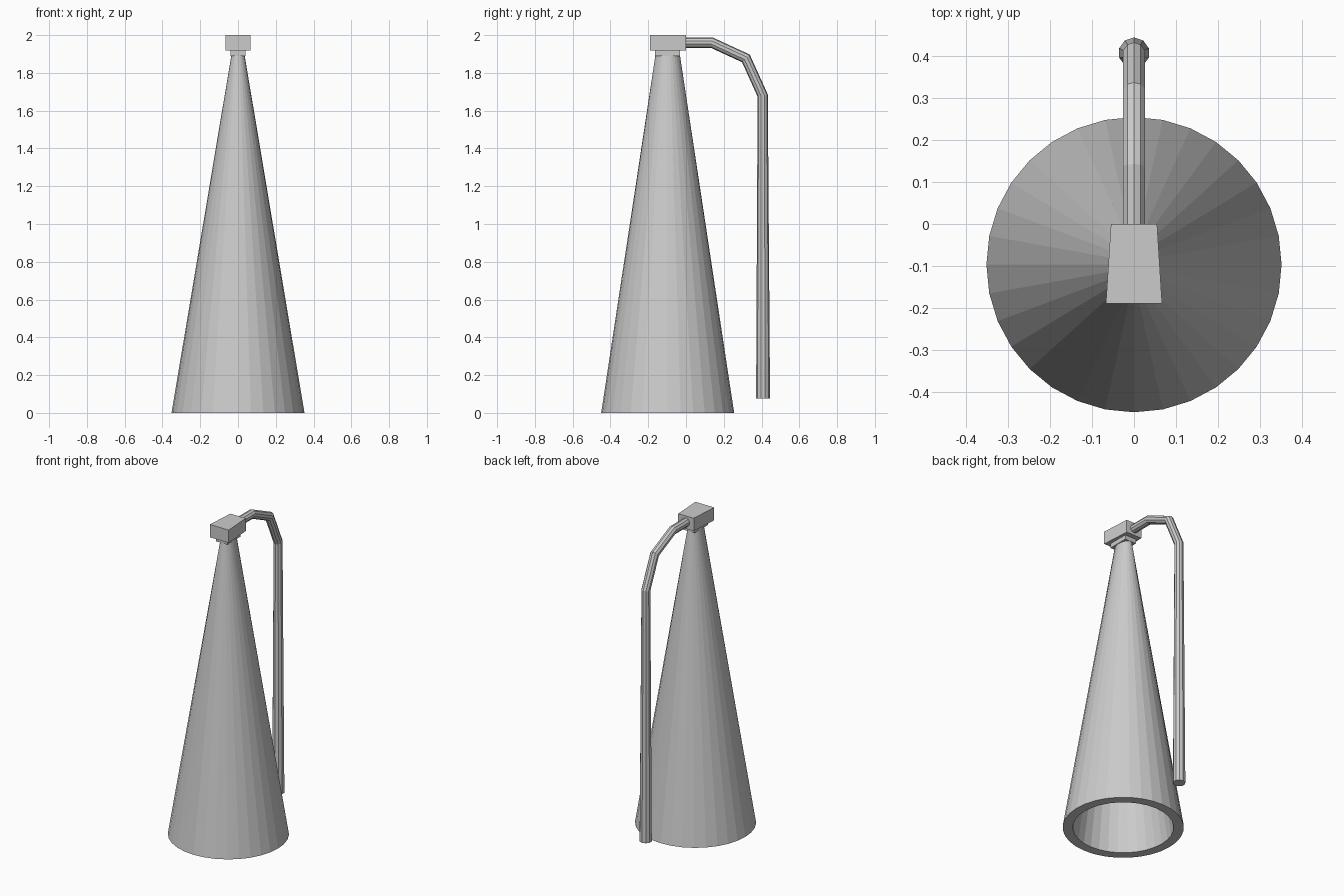
import bpy
import bmesh
from math import cos, sin, pi
from mathutils import Vector

cube = bpy.data.objects.get("Cube")
if cube:
    bpy.data.objects.remove(cube, do_unlink=True)

# One plain grey for the whole model
grey = bpy.data.materials.new("light_grey")
grey.use_nodes = True
COLOUR = (0.6, 0.6, 0.6, 1)
grey.diffuse_color = COLOUR
grey.node_tree.nodes["Principled BSDF"].inputs["Base Color"].default_value = COLOUR

AXIS_Y = -0.097


def ellipse(centre, u, v, sides):
    """Ring of points around centre, spanned by the half-axes u and v."""
    return [centre + u * cos(2 * pi * i / sides) + v * sin(2 * pi * i / sides)
            for i in range(sides)]


def level_ring(z, rx, ry, sides=32):
    return ellipse(Vector((0, AXIS_Y, z)), Vector((rx, 0, 0)), Vector((0, ry, 0)), sides)


def loft(name, rings):
    """Skin a row of equal rings and close both ends."""
    bm = bmesh.new()
    loops = [[bm.verts.new(p) for p in ring] for ring in rings]
    n = len(loops[0])
    for a, b in zip(loops, loops[1:]):
        for i in range(n):
            j = (i + 1) % n
            bm.faces.new((a[i], a[j], b[j], b[i]))
    bm.faces.new(loops[0][::-1])
    bm.faces.new(loops[-1])
    bmesh.ops.recalc_face_normals(bm, faces=bm.faces)
    mesh = bpy.data.meshes.new(name)
    bm.to_mesh(mesh)
    bm.free()
    mesh.materials.append(grey)
    obj = bpy.data.objects.new(name, mesh)
    bpy.context.collection.objects.link(obj)
    return obj


def block(name, z0, z1, front, back, half_front, half_back):
    """Box that may taper from front to back."""
    plan = [(-half_front, front), (half_front, front), (half_back, back), (-half_back, back)]
    return loft(name, [[Vector((x, y, z)) for x, y in plan] for z in (z0, z1)])


# Hollow horn: inside wall, bottom rim, then the outside wall
loft("horn", [
    level_ring(1.84, 0.015, 0.03),
    level_ring(0, 0.293, 0.293),
    level_ring(0, 0.352, 0.352),
    level_ring(1.9, 0.034, 0.064),
])

# Neck and valve head
block("neck", 1.89, 1.925, -0.165, -0.031, 0.04, 0.04)
block("valve_head", 1.918, 2.0, -0.19, 0.0, 0.067, 0.055)

# Hose: stations of y, z and radius, with each ring mitred at the bend
stations = [(-0.02, 1.96, 0.027), (0.137, 1.96, 0.027), (0.317, 1.877, 0.027),
            (0.406, 1.68, 0.027), (0.408, 0.075, 0.037)]
points = [Vector((0, y, z)) for y, z, r in stations]
side = Vector((1, 0, 0))
rings = []
for i, (p, (y, z, radius)) in enumerate(zip(points, stations)):
    before = (p - points[i - 1]).normalized() if i else None
    after = (points[i + 1] - p).normalized() if i + 1 < len(points) else None
    before, after = before or after, after or before
    tangent = (before + after).normalized()
    stretch = 1 / tangent.dot(before)
    up = side.cross(tangent)
    rings.append(ellipse(p, up * radius * stretch, side * radius, 10))
loft("hose", rings)
